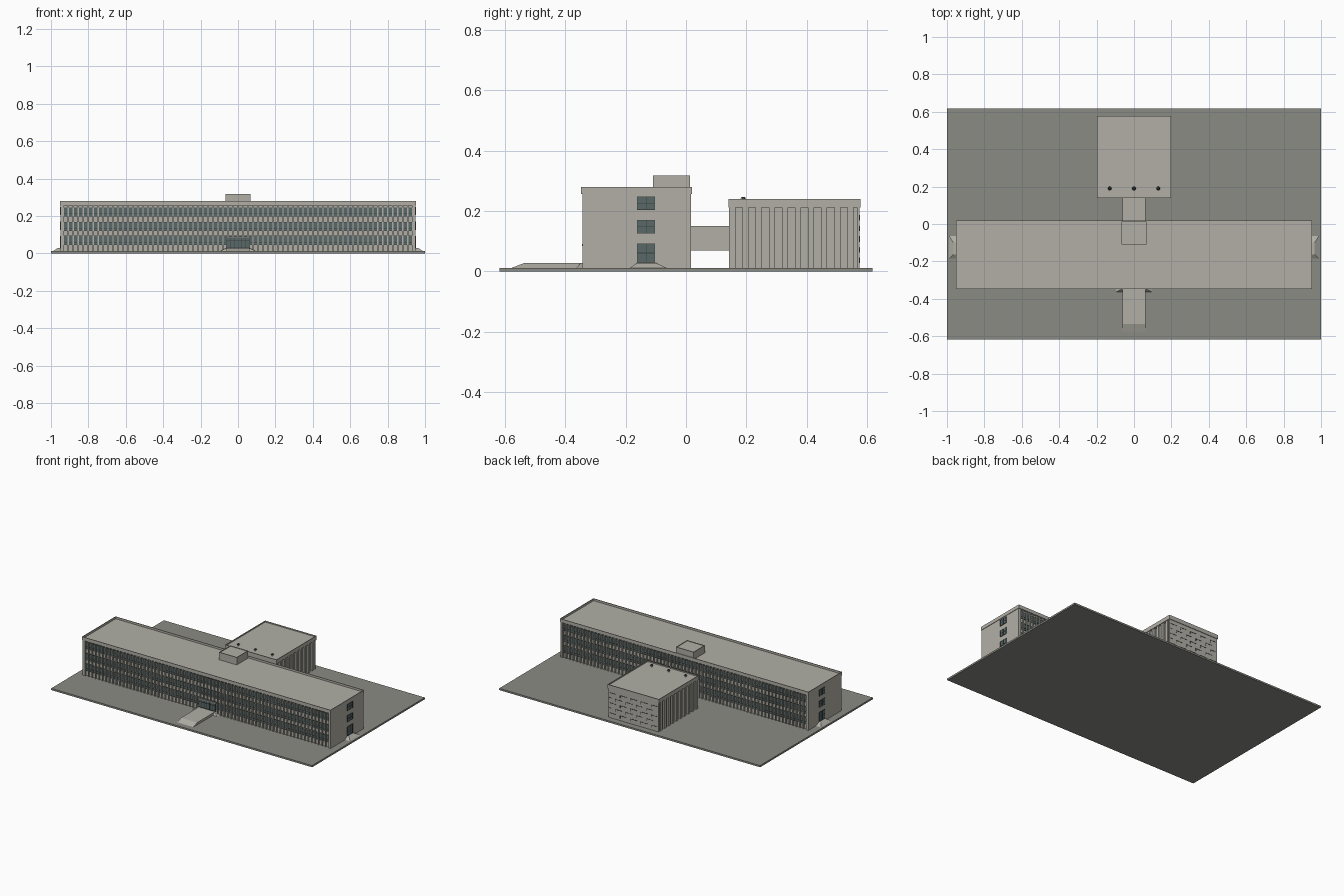
import bpy, bmesh
from mathutils import Vector

if "Cube" in bpy.data.objects:
    bpy.data.objects.remove(bpy.data.objects["Cube"])


def material(name, r, g, b):
    m = bpy.data.materials.new(name)
    m.diffuse_color = (r, g, b, 1)
    m.use_nodes = True
    m.node_tree.nodes["Principled BSDF"].inputs["Base Color"].default_value = m.diffuse_color
    return m


WALL = material("pale concrete", 0.44, 0.43, 0.38)
GROUND = material("grey paving", 0.26, 0.26, 0.235)
GLASS = material("grey blue glass", 0.10, 0.135, 0.135)
FRAME = material("dark frame", 0.045, 0.05, 0.05)


def finish(name, bm, mat):
    bmesh.ops.recalc_face_normals(bm, faces=bm.faces[:])
    me = bpy.data.meshes.new(name)
    bm.to_mesh(me)
    bm.free()
    me.materials.append(mat)
    ob = bpy.data.objects.new(name, me)
    bpy.context.collection.objects.link(ob)
    return ob


def boxes(name, mat, items):
    """One object from boxes given as (x0, x1, y0, y1, z0, z1)."""
    bm = bmesh.new()
    for x0, x1, y0, y1, z0, z1 in items:
        for v in bmesh.ops.create_cube(bm, size=1)["verts"]:
            v.co = Vector((x1 if v.co.x > 0 else x0,
                           y1 if v.co.y > 0 else y0,
                           z1 if v.co.z > 0 else z0))
    return finish(name, bm, mat)


def roof(name, x0, x1, y0, y1, z0, z1, rim, drop):
    """Flat roof slab with a sunken top behind a thin parapet."""
    bm = bmesh.new()
    for v in bmesh.ops.create_cube(bm, size=1)["verts"]:
        v.co = Vector((x1 if v.co.x > 0 else x0, y1 if v.co.y > 0 else y0,
                       z1 if v.co.z > 0 else z0))
    bm.normal_update()
    top = [f for f in bm.faces if f.normal.z > 0.9]
    bmesh.ops.inset_region(bm, faces=top, thickness=rim)
    inner = bmesh.ops.extrude_face_region(bm, geom=top)
    bmesh.ops.translate(bm, vec=(0, 0, -drop),
                        verts=[g for g in inner["geom"] if isinstance(g, bmesh.types.BMVert)])
    bmesh.ops.delete(bm, geom=[f for f in top if f.is_valid], context="FACES")
    return finish(name, bm, WALL)


def frustum(name, mat, low, high, z0, z1):
    """Tapered block between two rectangles (x0, x1, y0, y1)."""
    bm = bmesh.new()
    rings = []
    for (x0, x1, y0, y1), z in ((low, z0), (high, z1)):
        rings.append([bm.verts.new(p) for p in
                      ((x0, y0, z), (x1, y0, z), (x1, y1, z), (x0, y1, z))])
    a, b = rings
    bm.faces.new(a)
    bm.faces.new(b)
    for i in range(4):
        j = (i + 1) % 4
        bm.faces.new((a[i], a[j], b[j], b[i]))
    return finish(name, bm, mat)


G = 0.012                      # top of the paving
YF, YB = -0.345, 0.018         # front and back of the long block
boxes("paving", GROUND, [(-1, 1, -0.617, 0.617, 0, G)])

# Long block: core, solid end walls, parapet roof
boxes("long_block_core", WALL, [(-0.94, 0.94, YF + 0.012, YB - 0.012, G, 0.258)])
boxes("end_walls", WALL, [(min(s * 0.938, s * 0.95), max(s * 0.938, s * 0.95), YF + 0.002, YB - 0.002, G, 0.258)
                          for s in (-1, 1)])
roof("long_block_roof", -0.953, 0.953, YF - 0.003, YB + 0.002, 0.256, 0.28, 0.006, 0.014)

# Window bands on both long faces, split by upright fins
rows = [(0.046, 0.094), (0.121, 0.167), (0.198, 0.245)]
glass, bars, fins = [], [], []
BAYS = 70
for face, s in ((YF + 0.012, -1), (YB - 0.012, 1)):
    def span(d0, d1):
        return tuple(sorted((face + s * d0, face + s * d1)))
    for z0, z1 in rows:
        glass.append((-0.938, 0.938, *span(-0.002, 0.002), z0, z1))
        for z in (z0, z0 + 0.3 * (z1 - z0), z1):
            bars.append((-0.938, 0.938, *span(-0.002, 0.0035), z - 0.001, z + 0.001))
    for i in range(BAYS + 1):
        x = -0.935 + 1.87 * i / BAYS
        low = 0.09 if s < 0 and abs(x) < 0.064 else G
        fins.append((x - 0.0035, x + 0.0035, *span(-0.002, 0.009), low, 0.257))
boxes("window_bands", GLASS, glass)
boxes("window_bars", FRAME, bars)
boxes("upright_fins", WALL, fins)

# Front entrance: glazed doors, canopy edge, side blocks and ramp
boxes("entrance_glass", GLASS, [(-0.064, 0.064, YF + 0.006, YF + 0.014, 0.027, 0.084)])
boxes("entrance_bars", FRAME,
      [(x - 0.0012, x + 0.0012, YF + 0.004, YF + 0.008, 0.027, 0.084)
       for x in (-0.063, -0.042, -0.021, 0, 0.021, 0.042, 0.063)] +
      [(-0.064, 0.064, YF + 0.004, YF + 0.008, z - 0.0012, z + 0.0012) for z in (0.03, 0.068, 0.083)])
boxes("entrance_canopy", WALL, [(-0.068, 0.068, YF, YF + 0.012, 0.084, 0.09)])
frustum("entrance_steps", WALL, (-0.095, 0.095, YF - 0.018, YF + 0.012),
        (-0.066, 0.066, YF - 0.004, YF + 0.012), G, 0.027)
frustum("entrance_ramp", WALL, (-0.062, 0.062, -0.577, YF + 0.012),
        (-0.062, 0.062, -0.535, YF + 0.012), G, 0.028)

# End walls: stair windows, doors and landings
panes, strips = [], []
for s in (-1, 1):
    def out(d0, d1):
        return tuple(sorted((s * d0, s * d1)))
    for z0, z1 in ((0.03, 0.092), (0.127, 0.17), (0.205, 0.247)):
        panes.append((*out(0.948, 0.952), -0.162, -0.102, z0, z1))
        for y in (-0.161, -0.132, -0.103):
            strips.append((*out(0.948, 0.953), y - 0.001, y + 0.001, z0, z1))
        for z in (z0, (z0 + z1) / 2, z1):
            strips.append((*out(0.948, 0.953), -0.162, -0.102, z - 0.001, z + 0.001))
    frustum("side_landing", WALL, (*out(0.94, 0.988), -0.185, -0.065),
            (*out(0.94, 0.965), -0.162, -0.1), G, 0.028)
boxes("stair_windows", GLASS, panes)
boxes("stair_window_bars", FRAME, strips)

# Rooftop plant room
roof("plant_room", -0.068, 0.068, -0.11, 0.014, 0.262, 0.318, 0.004, 0.004)

# Raised link to the rear hall
boxes("link_bridge", WALL, [(-0.061, 0.061, YB - 0.012, 0.16, 0.07, 0.15)])

# Rear hall with ribbed sides and parapet roof
boxes("hall_core", WALL, [(-0.182, 0.182, 0.144, 0.574, G, 0.215)])
boxes("hall_end_walls", WALL, [(-0.193, 0.193, 0.142, 0.15, G, 0.215),
                               (-0.193, 0.193, 0.566, 0.574, G, 0.215)])
boxes("hall_ribs", WALL,
      [(*sorted((s * 0.18, s * 0.193)), y - 0.01, y + 0.01, G, 0.214)
       for s in (-1, 1) for y in [0.154 + 0.0434 * i for i in range(10)]])
roof("hall_roof", -0.197, 0.197, 0.14, 0.578, 0.212, 0.24, 0.005, 0.008)

# Staggered panel joints on the hall's back wall
joints = []
levels = [0.045, 0.08, 0.115, 0.15, 0.185]
for r, z in enumerate(levels):
    for i in range(5):
        x = -0.185 + 0.08 * i + (0.035 if r % 2 else 0)
        x1 = min(x + 0.05, 0.19)
        joints.append((x, x1, 0.572, 0.5755, z - 0.0015, z + 0.0015))
        if x1 < 0.185:
            joints.append((x1 - 0.003, x1, 0.572, 0.5755, z - 0.017, z))
boxes("hall_panel_joints", FRAME, joints)

# Roof vents: short pipe under a round cap
for x in (-0.13, 0, 0.13):
    for name, r, z0, z1, mat in (("vent_pipe", 0.005, 0.23, 0.242, WALL),
                                 ("vent_cap", 0.010, 0.241, 0.247, FRAME)):
        bm = bmesh.new()
        bmesh.ops.create_cone(bm, cap_ends=True, segments=12, radius1=r,
                              radius2=r * (0.5 if mat is FRAME else 1), depth=z1 - z0)
        bmesh.ops.translate(bm, verts=bm.verts[:], vec=(x, 0.19, (z0 + z1) / 2))
        finish(name, bm, mat)
